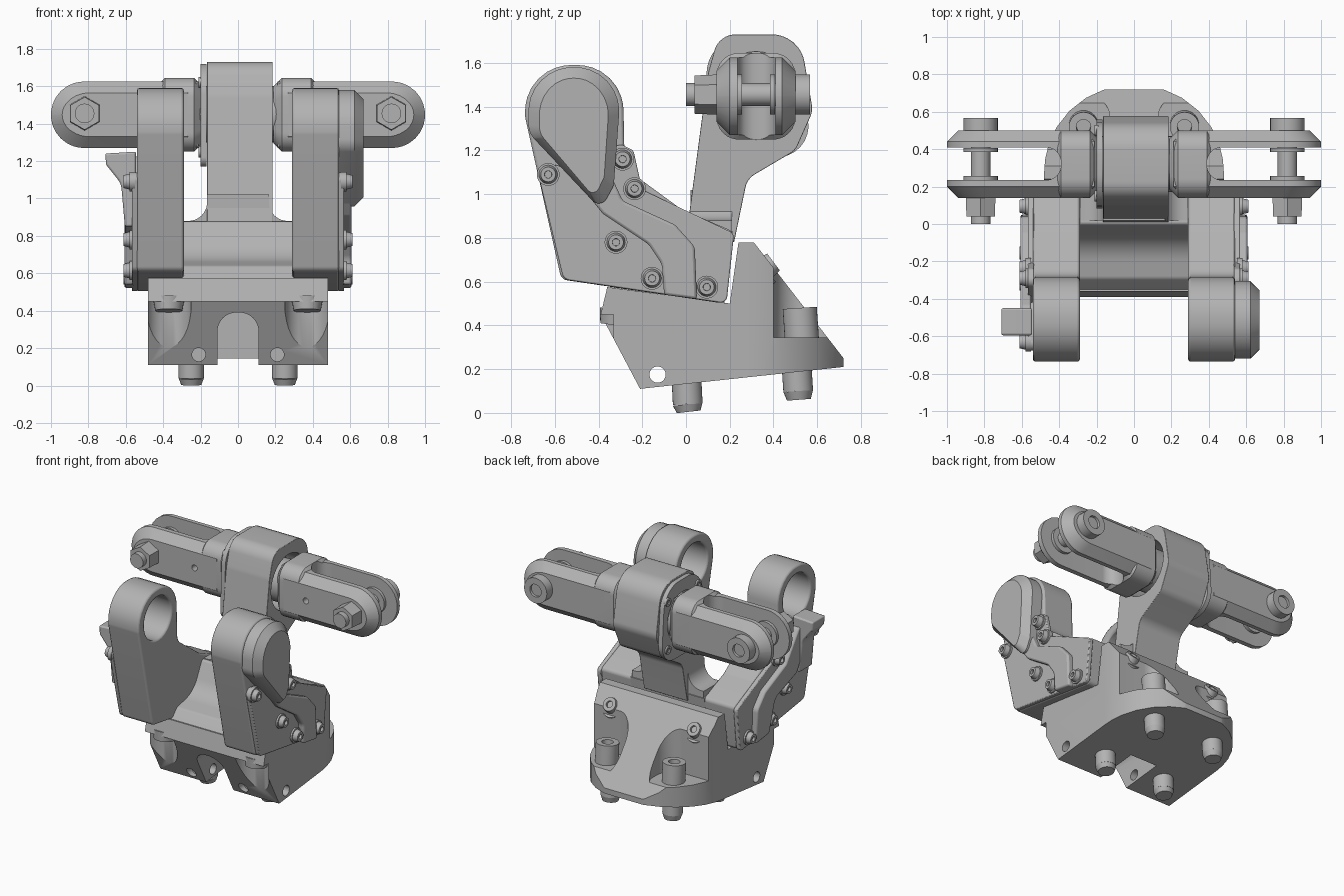
import bpy, bmesh, math
from mathutils import Vector, Matrix

if "Cube" in bpy.data.objects:
    bpy.data.objects.remove(bpy.data.objects["Cube"], do_unlink=True)

GREY = bpy.data.materials.new("machined_grey")
GREY.use_nodes = True
GREY.diffuse_color = (0.45, 0.45, 0.45, 1)
GREY.node_tree.nodes["Principled BSDF"].inputs["Base Color"].default_value = GREY.diffuse_color
parts = []


def finish(name, bm):
    bmesh.ops.recalc_face_normals(bm, faces=bm.faces)
    mesh = bpy.data.meshes.new(name)
    bm.to_mesh(mesh)
    bm.free()
    mesh.materials.append(GREY)
    obj = bpy.data.objects.new(name, mesh)
    bpy.context.collection.objects.link(obj)
    parts.append(obj)
    return obj


def rounded(pts, steps=8):
    """Polygon whose corners (u, v, radius) become arcs."""
    out = []
    for i, p in enumerate(pts):
        c = Vector(p[:2])
        if len(p) < 3:
            out.append(c)
            continue
        a = (Vector(pts[i - 1][:2]) - c).normalized()
        b = (Vector(pts[(i + 1) % len(pts)][:2]) - c).normalized()
        half = a.angle(b) / 2
        reach = p[2] / math.tan(half)
        mid = c + (a + b).normalized() * p[2] / math.sin(half)
        start, end = c + a * reach - mid, c + b * reach - mid
        for k in range(steps + 1):
            out.append(mid + start.lerp(end, k / steps).normalized() * p[2])
    return out


def prism(name, pts, axis, lo, hi, chamfer=(0, 0), bevel=0):
    """Extrude a profile along an axis, optionally narrowing either end."""
    pts = rounded(pts)
    us, vs = [p.x for p in pts], [p.y for p in pts]
    mid = Vector(((min(us) + max(us)) / 2, (min(vs) + max(vs)) / 2))
    size = Vector(((max(us) - min(us)) / 2, (max(vs) - min(vs)) / 2))
    sign = 1 if hi > lo else -1
    levels = [(lo, chamfer[0])]
    if chamfer[0]:
        levels.append((lo + sign * chamfer[0], 0))
    if chamfer[1]:
        levels.append((hi - sign * chamfer[1], 0))
    levels.append((hi, chamfer[1]))
    bm = bmesh.new()
    rings = []
    for w, c in levels:
        ring = []
        for p in pts:
            u = mid.x + (p.x - mid.x) * (1 - c / size.x)
            v = mid.y + (p.y - mid.y) * (1 - c / size.y)
            ring.append(bm.verts.new({"x": (w, u, v), "y": (u, w, v), "z": (u, v, w)}[axis]))
        rings.append(ring)
    bm.faces.new(rings[0])
    bm.faces.new(rings[-1])
    for r, q in zip(rings, rings[1:]):
        for i in range(len(r)):
            bm.faces.new((r[i - 1], r[i], q[i], q[i - 1]))
    obj = finish(name, bm)
    if bevel:
        soften(obj, bevel)
    return obj


def soften(obj, width):
    mod = obj.modifiers.new("edge", "BEVEL")
    mod.width, mod.segments, mod.limit_method = width, 2, "ANGLE"
    mod.angle_limit = math.radians(40)


def rod(name, start, end, r, sides=32, tip=1.0, socket=False):
    """Cylinder between two points, with an optional tapered tip or socket."""
    start, end = Vector(start), Vector(end)
    d = end - start
    place = Matrix.Translation((start + end) / 2) @ d.to_track_quat("Z", "Y").to_matrix().to_4x4()
    bm = bmesh.new()
    bmesh.ops.create_cone(bm, cap_ends=True, segments=sides, radius1=r, radius2=r * tip, depth=d.length)
    if socket:
        cap = [f for f in bm.faces if f.normal.z > 0.9]
        bmesh.ops.inset_region(bm, faces=cap, thickness=r * tip * 0.5)
        bmesh.ops.inset_region(bm, faces=cap, thickness=r * 0.02, depth=-d.length * 0.4)
    bmesh.ops.transform(bm, matrix=place, verts=bm.verts)
    return finish(name, bm)


def boolean(obj, tool, mode="DIFFERENCE"):
    mod = obj.modifiers.new("cut", "BOOLEAN")
    mod.operation, mod.object, mod.solver = mode, tool, "EXACT"
    bpy.context.view_layer.objects.active = obj
    bpy.ops.object.modifier_apply(modifier=mod.name)
    parts.remove(tool)
    bpy.data.objects.remove(tool, do_unlink=True)


def flip(pts, s):
    return [(p[0] * s, *p[1:]) for p in pts]


# Base block: side profile trimmed to a round-backed plan
base = prism("base_block", [(-.39, .45), (-.36, .575), (.2, .5), (.24, .78), (.31, .78),
             (.72, .25), (.72, .21), (-.21, .11)], "x", -.48, .48)
boolean(base, prism("plan", [(-.48, -.6), (.48, -.6), (.48, .74, .46), (-.48, .74, .46)],
                    "z", -1, 2), "INTERSECT")
boolean(base, prism("tunnel", [(-.11, -.1), (.11, -.1), (.11, .39, .1), (-.11, .39, .1)], "y", -.6, .1))
boolean(base, rod("cross_hole", (-1, -.13, .175), (1, -.13, .175), .037))
for s in (1, -1):
    boolean(base, rod("front_scoop", (s * .37, -.38, .1), (s * .37, -.38, .45), .12))
    boolean(base, prism("rear_pocket", flip([(.13, .4, .12), (.7, .4), (.7, .69), (.13, .69, .12)], s),
                        "z", .345, 1))
    boolean(base, rod("pin_hole", (s * .21, -.5, .165), (s * .21, -.18, .165), .036))

# Fasteners on the base
for s in (1, -1):
    x = s * .25
    rod("front_bolt_shank", (x, 0, .2), (x, .008, .04), .068)
    rod("front_bolt_tip", (x, .008, .04), (x, .012, .005), .068, tip=.8)
    rod("rear_bolt_shank", (x, .5, .3), (x, .513, .1), .068)
    rod("rear_bolt_tip", (x, .513, .1), (x, .516, .06), .068, tip=.8)
    rod("rear_bolt_head", (x + s * .02, .53, .33), (x + s * .02, .52, .48), .078, socket=True)
    rod("front_screw_head", (s * .37, -.31, .47), (s * .37, -.32, .4), .085, tip=.85)
    rod("upper_screw_washer", (s * .34, .3, .61), (s * .34, .36, .66), .08)
    rod("upper_screw_head", (s * .34, .34, .645), (s * .34, .4, .69), .06, tip=.8, socket=True)

# Cradle: two cheeks with ring ends, joined by a saddle
cheek = [(-.74, 1.59, .21), (-.29, 1.59, .21), (-.28, 1.12, .1), (-.02, .93, .08), (.215, .83, .03),
         (.175, .5, .03), (-.57, .61, .04), (-.735, 1.35, .1)]
plate = [(-.69, 1.15, .04), (-.58, 1.13, .03), (-.42, 1.0), (-.32, 1.24, .04), (-.24, 1.2, .03),
         (-.2, 1.02, .05), (.22, .82, .03), (.185, .5, .03), (-.56, .61, .04)]
for s, side in ((1, "left"), (-1, "right")):
    body = prism(side + "_cheek", cheek, "x", s * .29, s * .54)
    boolean(body, rod("ring_hole", (s * .2, -.51, 1.375), (s * .6, -.51, 1.375), .155, 40))
    soften(body, .012)
    prism(side + "_side_plate", plate, "x", s * .535, s * .567, bevel=.006)
    for y, z in ((-.63, 1.09), (-.29, 1.16), (-.235, 1.025), (-.32, .78), (-.155, .615), (.095, .575)):
        rod(side + "_plate_washer", (s * .55, y, z), (s * .58, y, z), .052)
        rod(side + "_plate_screw", (s * .57, y, z), (s * .613, y, z), .045, tip=.75, socket=True)
prism("cradle_saddle", [(-.35, .575), (-.29, .64, .04), (-.1, .68, .2), (0, .88, .02), (.215, .83),
      (.175, .5)], "x", -.3, .3)

# Cover on the closed ring, trailing into an S-shaped band
prism("cover_dome", [(-.72, 1.58, .2), (-.29, 1.58, .2), (-.33, 1.04, .05), (-.39, .93, .04),
      (-.72, 1.28, .1)], "x", .53, .672, chamfer=(0, .05))
prism("cover_band", [(-.5, 1.06), (-.34, 1.08), (-.29, .97, .05), (-.05, .86, .06), (.04, .76, .06),
      (.05, .52), (-.1, .54), (-.11, .68, .08), (-.17, .77, .08), (-.38, .91, .05)],
      "x", .55, .607, bevel=.012)

# Guard with a flared lip on the open side
prism("guard_band", [(-.6, 1.18, .04), (-.44, 1.18, .04), (-.29, .97, .05), (-.05, .86, .06),
      (.04, .76, .06), (.05, .52), (-.1, .54), (-.17, .77, .08), (-.42, .86, .05)],
      "x", -.55, -.607, bevel=.01)
prism("guard_lip", [(-.545, .85), (-.605, .85), (-.625, 1.08, .1), (-.705, 1.18, .02),
      (-.71, 1.24, .01), (-.545, 1.25, .01)], "y", -.595, -.45, bevel=.01)

# Upright arm with a bearing hub
upright = [(.0, .8), (.1, 1.55, .2), (.15, 1.73, .1), (.52, 1.73, .15), (.58, 1.38, .1),
           (.5, 1.2, .08), (.28, 1.07, .09), (.22, .78)]
hub = prism("upright_arm", upright, "x", -.165, .185)
boolean(hub, rod("bearing_bore", (-.5, .32, 1.45), (.5, .32, 1.45), .2, 40))
soften(hub, .018)
prism("upright_foot", [(-.29, .8), (-.29, .88), (-.165, .88, .1), (-.165, 1.02), (.165, 1.02),
      (.165, .88, .1), (.29, .88), (.29, .8)], "y", .02, .21)
retainer = prism("bearing_retainer", [(.08, 1.17, .05), (.1, 1.72, .17), (.53, 1.72, .17),
                 (.57, 1.17, .14)], "x", -.168, -.2)
boolean(retainer, rod("retainer_bore", (-.5, .32, 1.45), (.5, .32, 1.45), .18, 40))
for y, z in ((.15, 1.62), (.5, 1.62), (.15, 1.25), (.5, 1.27)):
    rod("retainer_screw", (-.19, y, z), (-.212, y, z), .03, 20, socket=True)
rod("pivot_shaft", (-.25, .32, 1.45), (.25, .32, 1.45), .15)

# Forked arms with their cross bolts
for s, side in ((1, "left"), (-1, "right")):
    fork = prism(side + "_fork", flip([(.21, 1.27), (1, 1.27, .176), (1, 1.625, .176), (.21, 1.625)], s),
                 "y", .14, .5, chamfer=(.06, .06))
    boolean(fork, prism("boss", [(.14, 1.25, .1), (.5, 1.25, .1), (.5, 1.645, .1), (.14, 1.645, .1)],
                        "x", s * .19, s * .42, chamfer=(.045, .03)), "UNION")
    boolean(fork, prism("slot", flip([(.39, .235, .08), (1.2, .235), (1.2, .41), (.39, .41, .08)], s),
                        "z", 1, 2))
    boolean(fork, rod("grub_hole", (s * .45, .1, 1.45), (s * .45, .2, 1.45), .022, 16))
    x, z = s * .82, 1.455
    rod(side + "_bolt_shaft", (x, .55, z), (x, .0, z), .052)
    rod(side + "_bolt_head", (x, .49, z), (x, .567, z), .092, socket=True)
    rod(side + "_bolt_nut", (x, .15, z), (x, .04, z), .092, 6, tip=.95)
    for y in (.235, .385):
        rod(side + "_bolt_washer", (x, y, z), (x, y + .022, z), .092)

# Smooth curved faces, keep edges crisp
bpy.ops.object.select_all(action="DESELECT")
for obj in parts:
    obj.select_set(True)
bpy.context.view_layer.objects.active = parts[0]
bpy.ops.object.shade_smooth_by_angle(angle=math.radians(30))
